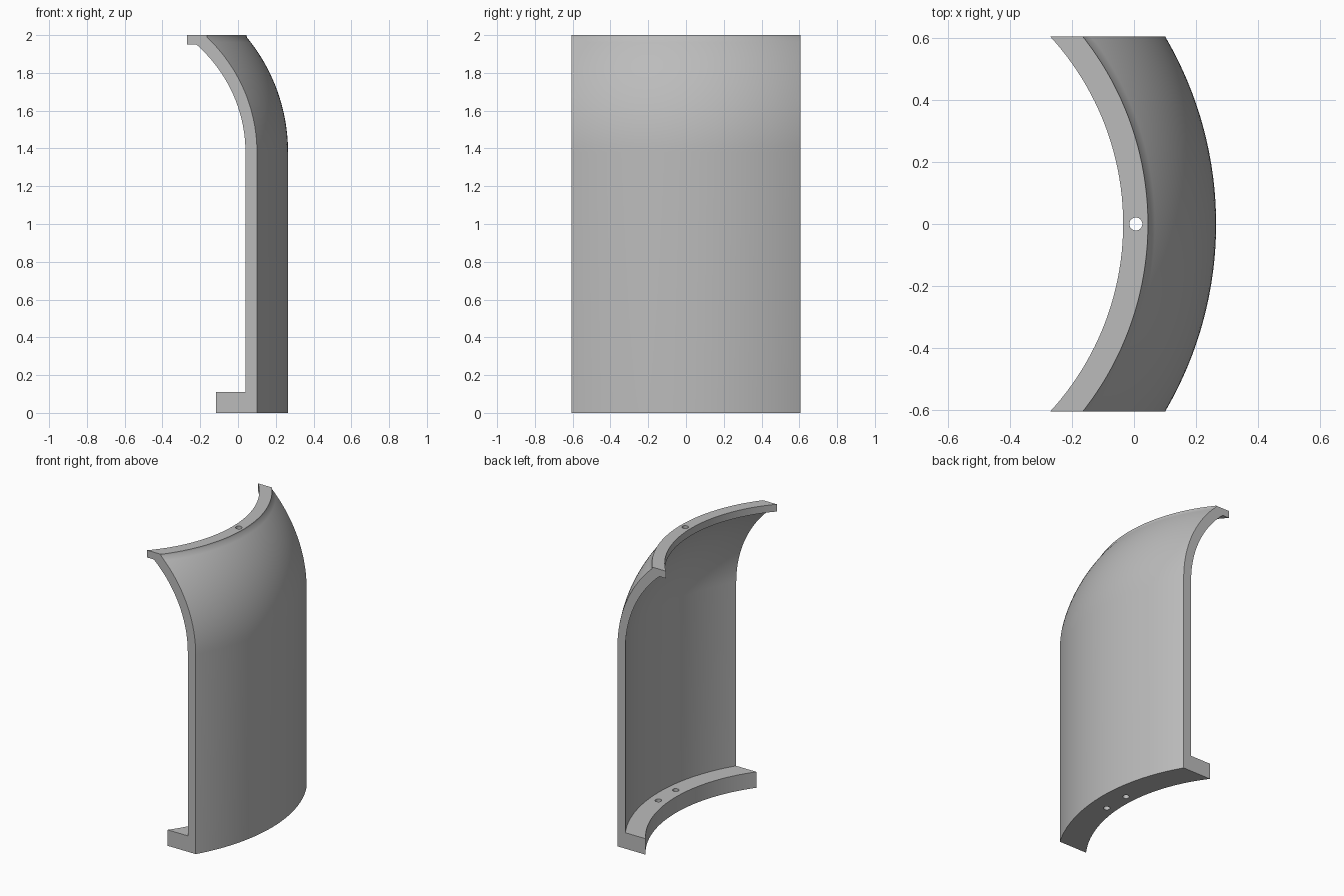
import bpy
import bmesh
from math import radians, sin, cos, atan2, hypot
from mathutils import Vector

cube = bpy.data.objects.get("Cube")
if cube:
    bpy.data.objects.remove(cube)

AXIS_X = -0.93       # vertical axis of the swept profile
HALF_WIDTH = 0.605
SPRING_Z = 1.38      # height where the straight wall starts to curve
STEPS = 48

grey = bpy.data.materials.new("light grey")
grey.use_nodes = True
colour = (0.5, 0.5, 0.5, 1)
grey.diffuse_color = colour
grey.node_tree.nodes["Principled BSDF"].inputs["Base Color"].default_value = colour


def shoulder(wall_r, end_r, end_z, count=20):
    """Arc that leaves the wall vertically and ends at (end_r, end_z)."""
    dr, dz = wall_r - end_r, end_z - SPRING_Z
    rad = (dr * dr + dz * dz) / (2 * dr)
    sweep = atan2(dz, rad - dr)
    return [(wall_r - rad + rad * cos(sweep * i / count),
             SPRING_Z + rad * sin(sweep * i / count)) for i in range(count + 1)]


# Cross-section: foot flange, wall, curved shoulder and top lip
profile = [(1.015, 0), (1.195, 0)]
profile += shoulder(1.195, 0.977, 1.988)
profile += [(0.975, 2.0), (0.895, 2.0), (0.895, 1.95)]
profile += reversed(shoulder(1.143, 0.933, 1.95))
profile += [(1.143, 0.11), (1.015, 0.11)]

# Sweep the section around the axis, then trim both sides square
bm = bmesh.new()
start = radians(-45)
verts = [bm.verts.new((AXIS_X + r * cos(start), r * sin(start), z)) for r, z in profile]
face = bm.faces.new(verts)
bmesh.ops.spin(bm, geom=[face], cent=(AXIS_X, 0, 0), axis=(0, 0, 1),
               angle=radians(90), steps=STEPS)
bmesh.ops.remove_doubles(bm, verts=bm.verts, dist=1e-5)
for side in (-1, 1):
    cut = bmesh.ops.bisect_plane(
        bm, geom=bm.verts[:] + bm.edges[:] + bm.faces[:],
        plane_co=(0, side * HALF_WIDTH, 0), plane_no=(0, side, 0), clear_outer=True)
    rim = [e for e in cut["geom_cut"] if isinstance(e, bmesh.types.BMEdge)]
    bmesh.ops.edgeloop_fill(bm, edges=rim)
bmesh.ops.recalc_face_normals(bm, faces=bm.faces)
mesh = bpy.data.meshes.new("curved_panel")
bm.to_mesh(mesh)
bm.free()
panel = bpy.data.objects.new("curved_panel", mesh)
bpy.context.collection.objects.link(panel)
mesh.materials.append(grey)


def drill(name, radius, angle, z):
    """Cut a vertical screw hole at a polar position."""
    a = radians(angle)
    bpy.ops.mesh.primitive_cylinder_add(
        vertices=24, radius=0.021, depth=0.3,
        location=(AXIS_X + radius * cos(a), radius * sin(a), z))
    cutter = bpy.context.object
    cutter.name = name
    cutter.hide_render = True
    cutter.data.materials.append(grey)
    mod = panel.modifiers.new(name, "BOOLEAN")
    mod.operation = "DIFFERENCE"
    mod.solver = "EXACT"
    mod.object = cutter
    bpy.context.view_layer.objects.active = panel
    bpy.ops.object.modifier_apply(modifier=name)
    bpy.data.objects.remove(cutter)


# One hole in the lip, two in the foot
drill("lip_hole", 0.936, 0, 1.98)
drill("foot_hole_back", 1.079, 5, 0.05)
drill("foot_hole_front", 1.079, -5, 0.05)

bpy.ops.object.select_all(action="DESELECT")
panel.select_set(True)
bpy.context.view_layer.objects.active = panel
bpy.ops.object.shade_smooth_by_angle(angle=radians(30))
